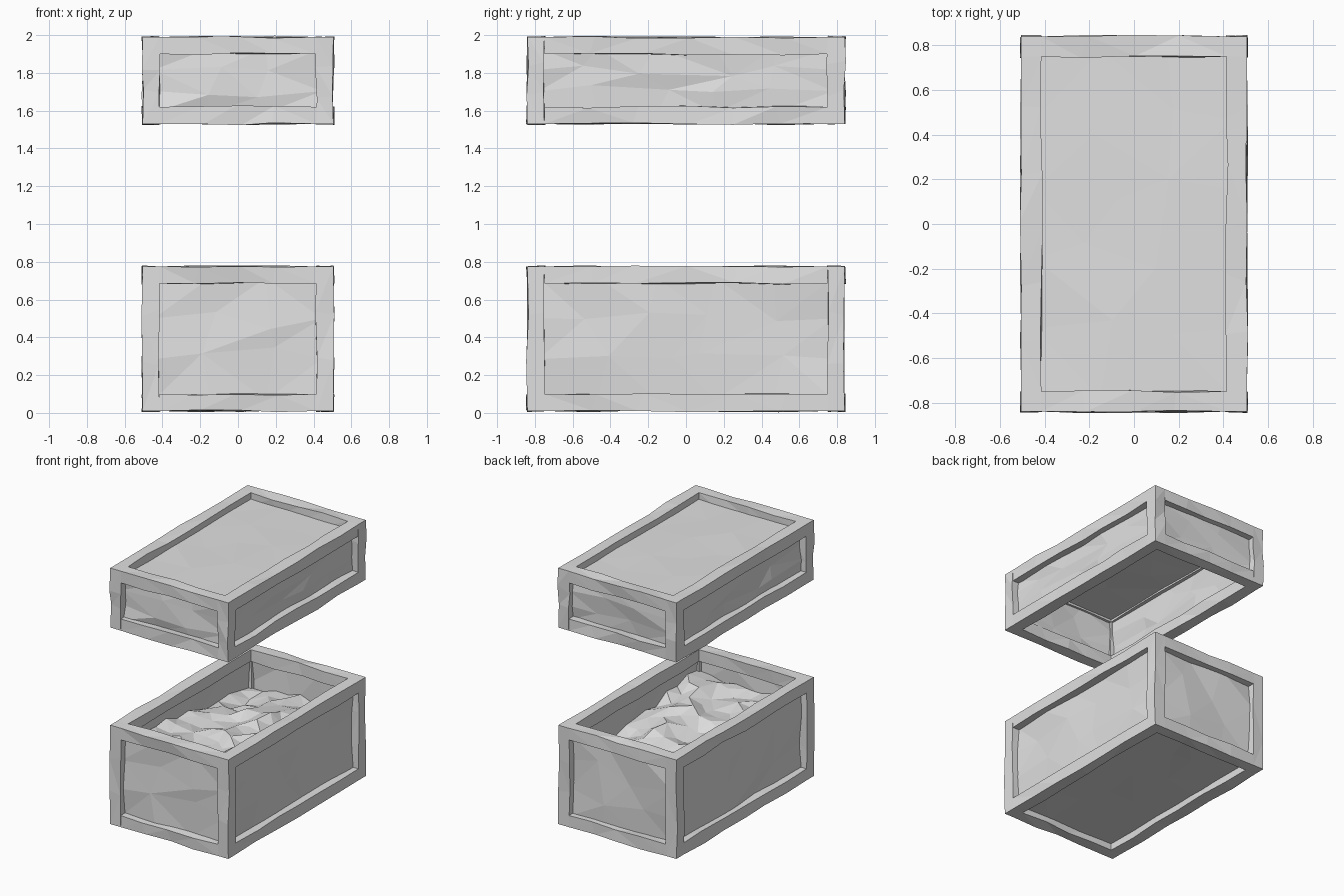
import bpy
import bmesh
import math
import random
from mathutils import Vector

random.seed(7)

cube = bpy.data.objects.get("Cube")
if cube:
    bpy.data.objects.remove(cube, do_unlink=True)

# One flat stone grey for everything
GREY = (0.75, 0.75, 0.75, 1)
stone = bpy.data.materials.new("stone grey")
stone.use_nodes = True
stone.diffuse_color = GREY
stone.node_tree.nodes["Principled BSDF"].inputs["Base Color"].default_value = GREY

HALF = (0.505, 0.84)   # half width and half length of each box
BAR = 0.09             # thickness of the frame bars
DEPTH = 0.062          # how far the panels sit behind the frame


def finish(bm, name):
    mesh = bpy.data.meshes.new(name)
    bm.to_mesh(mesh)
    bm.free()
    obj = bpy.data.objects.new(name, mesh)
    bpy.context.collection.objects.link(obj)
    mesh.materials.append(stone)
    return obj


def wobble(amount):
    return random.uniform(-amount, amount)


def bar(bm, low, high, axis, cuts):
    """Square beam with straight ends and a slightly uneven middle."""
    low, high = Vector(low), Vector(high)
    verts = bmesh.ops.create_cube(bm, size=1)["verts"]
    for v in verts:
        v.co = (low + high) / 2 + Vector(a * b for a, b in zip(v.co, high - low))
    along = {e for v in verts for e in v.link_edges
             if abs(e.verts[0].co[axis] - e.verts[1].co[axis]) > BAR / 2}
    new = bmesh.ops.subdivide_edges(bm, edges=list(along), cuts=cuts,
                                    use_grid_fill=True)["geom_inner"]
    for v in new:
        if isinstance(v, bmesh.types.BMVert):
            for i in range(3):
                v.co[i] += wobble(0.03 if i == axis else 0.007)


def frame(name, z0, z1):
    """Four corner posts joined by rails at the top and the bottom."""
    bm = bmesh.new()
    w, l = HALF
    for sx in (-1, 1):
        for sy in (-1, 1):
            x0, x1 = sorted((sx * w, sx * (w - BAR)))
            y0, y1 = sorted((sy * l, sy * (l - BAR)))
            bar(bm, (x0, y0, z0), (x1, y1, z1), 2, 2)
    for a, b in ((z0, z0 + BAR), (z1 - BAR, z1)):
        for s in (-1, 1):
            y0, y1 = sorted((s * l, s * (l - BAR)))
            bar(bm, (BAR - w, y0, a), (w - BAR, y1, b), 0, 3)
            x0, x1 = sorted((s * w, s * (w - BAR)))
            bar(bm, (x0, BAR - l, a), (x1, l - BAR, b), 1, 5)
    bmesh.ops.triangulate(bm, faces=bm.faces)
    return finish(bm, name)


def panel(name, axis, place, centre, size, rough):
    """Thin chipped slab, facing along the axis at the given place."""
    bm = bmesh.new()
    nx, ny = (max(3, round(s * 3.5)) for s in size)
    bmesh.ops.create_grid(bm, x_segments=nx, y_segments=ny, size=0.5)
    others = [i for i in range(3) if i != axis]
    for v in bm.verts:
        u = list(v.co)
        edge = max(abs(u[0]), abs(u[1])) > 0.49
        co = Vector()
        for k, i in enumerate(others):
            shift = 0 if edge else wobble(0.3 / (nx, ny)[k])
            co[i] = centre[i] + (u[k] + shift) * size[k]
        co[axis] = place + wobble(rough)
        v.co = co
    bmesh.ops.triangulate(bm, faces=bm.faces, quad_method='BEAUTY')
    obj = finish(bm, name)
    slab = obj.modifiers.new("slab", 'SOLIDIFY')
    slab.thickness = 0.02
    slab.offset = 0


def casket(name, z0, z1, closed_z, flat_name):
    """Frame, four wall panels and one closing panel."""
    frame(name + "_frame", z0, z1)
    w, l = HALF
    centre = (0, 0, (z0 + z1) / 2)
    tuck = 0.08
    wide, long, high = 2 * w - tuck * 1.5, 2 * l - tuck * 1.5, z1 - z0 - tuck * 1.5
    for s, side in ((-1, "front"), (1, "back")):
        panel(f"{name}_{side}_panel", 1, s * (l - DEPTH), centre, (wide, high), 0.016)
    for s, side in ((-1, "right"), (1, "left")):
        panel(f"{name}_{side}_panel", 0, s * (w - DEPTH), centre, (long, high), 0.012)
    panel(f"{name}_{flat_name}", 2, closed_z, centre, (wide, long), 0.004)


# Open lower box and the raised lid above it
casket("box", 0.01, 0.775, 0.01 + DEPTH, "bottom_panel")
casket("lid", 1.53, 1.99, 1.99 - DEPTH, "top_panel")

# Lumpy heap filling the lower box
bm = bmesh.new()
bmesh.ops.create_grid(bm, x_segments=8, y_segments=12, size=1)
for v in bm.verts:
    x, y = v.co.x, v.co.y
    inside = max(abs(x), abs(y)) < 0.99
    height = 0.54 - 0.05 * y + 0.05 * (1 - x * x) * (1 - y * y)
    height += 0.035 * math.sin(4 * x + 2 * y) + wobble(0.035)
    if inside:
        x += wobble(0.07)
        y += wobble(0.05)
    v.co = (x * 0.435, y * 0.77, height)
bmesh.ops.triangulate(bm, faces=bm.faces, quad_method='BEAUTY')
rim = [e for e in bm.edges if e.is_boundary]
skirt = bmesh.ops.extrude_edge_only(bm, edges=rim)["geom"]
for v in skirt:
    if isinstance(v, bmesh.types.BMVert):
        v.co.z = 0.09
bmesh.ops.recalc_face_normals(bm, faces=bm.faces)
finish(bm, "heap")
